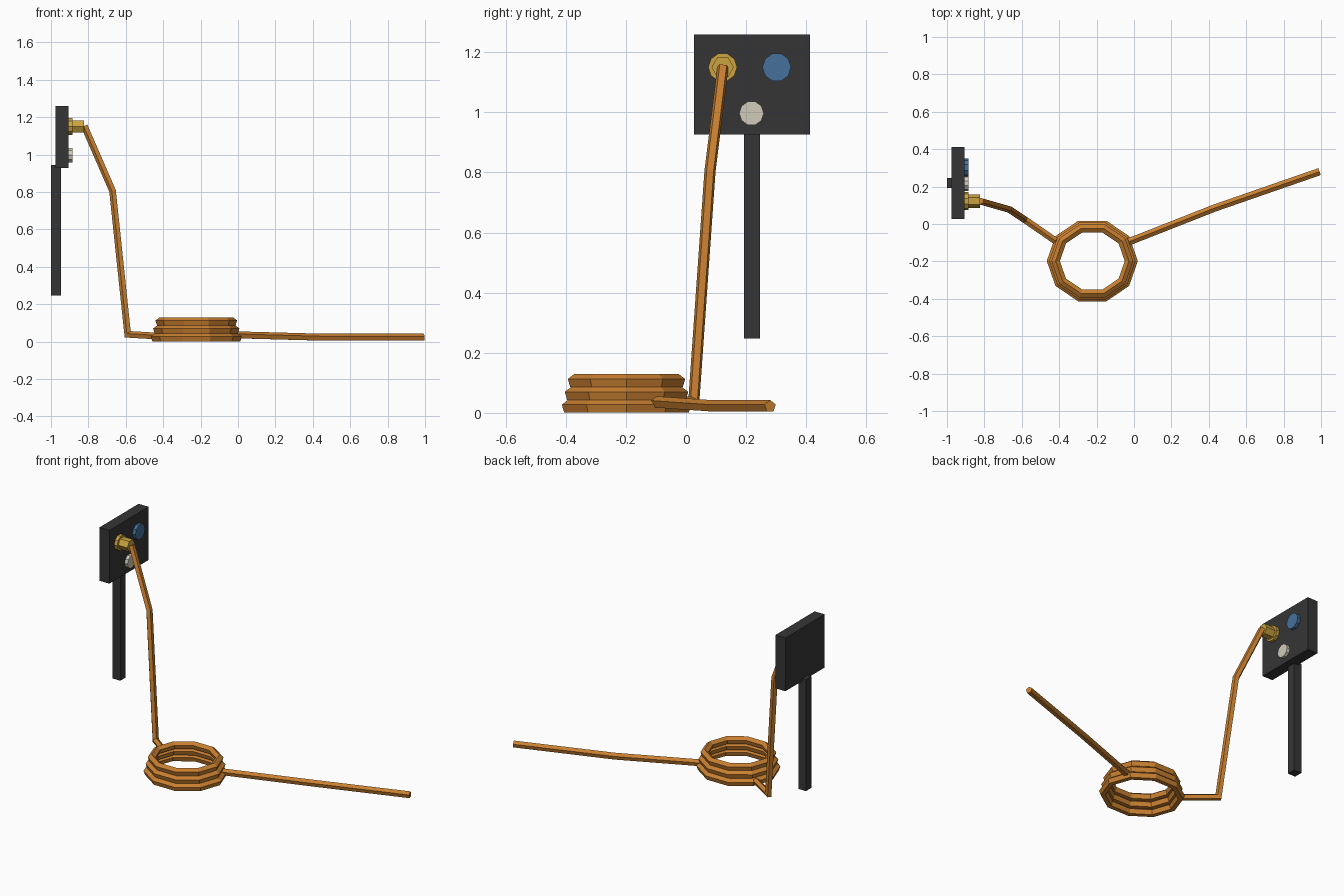
import bpy, bmesh, math
from mathutils import Vector, Quaternion

if "Cube" in bpy.data.objects:
    bpy.data.objects.remove(bpy.data.objects["Cube"])


def material(name, rgb):
    m = bpy.data.materials.new(name)
    m.diffuse_color = (*rgb, 1)
    m.use_nodes = True
    m.node_tree.nodes["Principled BSDF"].inputs["Base Color"].default_value = m.diffuse_color
    return m


COPPER = material("copper orange", (0.58, 0.215, 0.03))
BLACK = material("dark grey", (0.036, 0.036, 0.037))
GOLD = material("brass yellow", (0.6, 0.37, 0.05))
BLUE = material("blue", (0.06, 0.16, 0.33))
IVORY = material("ivory", (0.65, 0.6, 0.49))


def finish(name, bm, mat):
    bmesh.ops.recalc_face_normals(bm, faces=bm.faces)
    me = bpy.data.meshes.new(name)
    bm.to_mesh(me)
    bm.free()
    me.materials.append(mat)
    ob = bpy.data.objects.new(name, me)
    bpy.context.collection.objects.link(ob)
    return ob


def skin(bm, rings, closed):
    """Bridge successive vertex loops; cap the ends unless closed."""
    n = len(rings[0])
    pairs = list(zip(rings, rings[1:] + rings[:1])) if closed else list(zip(rings, rings[1:]))
    for a, b in pairs:
        for i in range(n):
            j = (i + 1) % n
            bm.faces.new((a[i], a[j], b[j], b[i]))
    if not closed:
        bm.faces.new(rings[0])
        bm.faces.new(rings[-1])


def pentagon(r):
    """Five-sided wire section, point up."""
    return [(r * math.cos(math.radians(90 + 72 * i)),
             r * math.sin(math.radians(90 + 72 * i))) for i in range(5)]


def coil_ring(name, a, b, z, r):
    bm = bmesh.new()
    rings = []
    for k in range(10):
        t = math.tau * k / 10
        rings.append([bm.verts.new((-0.223 + (a + u) * math.cos(t),
                                    -0.198 + (b + u) * math.sin(t), z + v))
                      for u, v in pentagon(r)])
    skin(bm, rings, True)
    return finish(name, bm, COPPER)


def wire(name, points, r):
    """Mitred pentagonal tube along a polyline."""
    pts = [Vector(p) for p in points]
    dirs = [(q - p).normalized() for p, q in zip(pts, pts[1:])]
    up = Vector((0, 0, 1))
    up = (up - dirs[0] * up.dot(dirs[0])).normalized()
    bm = bmesh.new()
    rings = []
    for i, p in enumerate(pts):
        d = dirs[max(i - 1, 0)]
        nxt = dirs[min(i, len(dirs) - 1)]
        plane = (d + nxt).normalized()
        side = d.cross(up)
        loop = []
        for u, v in pentagon(r):
            o = side * u + up * v
            o -= d * (o.dot(plane) / d.dot(plane))
            loop.append(bm.verts.new(p + o))
        rings.append(loop)
        up = d.rotation_difference(nxt) @ up
    skin(bm, rings, False)
    return finish(name, bm, COPPER)


def box(name, lo, hi, mat):
    bm = bmesh.new()
    bmesh.ops.create_cube(bm, size=1)
    for v in bm.verts:
        v.co = [l + (c + 0.5) * (h - l) for l, h, c in zip(lo, hi, v.co)]
    return finish(name, bm, mat)


def stud(name, x0, x1, y, z, r, sides, mat):
    """Prism whose axis runs along x."""
    bm = bmesh.new()
    rings = [[bm.verts.new((x, y + r * math.cos(math.tau * i / sides),
                            z + r * math.sin(math.tau * i / sides)))
              for i in range(sides)] for x in (x0, x1)]
    skin(bm, rings, False)
    return finish(name, bm, mat)


# Coiled cable: three stacked loops, shrinking upwards
R = 0.0236
for k, label in enumerate(("lower", "middle", "upper")):
    coil_ring(label + "_coil", 0.221 - 0.0125 * k, 0.204 - 0.0105 * k,
              0.02 + 0.0427 * k, R)

# Loose cable ends
wire("loose_cable", [(-0.045, -0.102, 0.035), (0.43, 0.085, 0.022),
                     (0.992, 0.28, 0.022)], 0.0205)
wire("rising_cable", [(-0.42, -0.09, 0.027), (-0.588, 0.026, 0.037),
                      (-0.669, 0.08, 0.805), (-0.82, 0.123, 1.152)], 0.0195)

# Panel and its post
box("panel", (-0.975, 0.026, 0.927), (-0.906, 0.413, 1.259), BLACK)
box("post", (-1.0, 0.193, 0.247), (-0.947, 0.246, 0.943), BLACK)

# Sockets on the panel face and the plug in one of them
stud("brass_socket", -0.91, -0.886, 0.122, 1.15, 0.048, 10, GOLD)
stud("blue_socket", -0.91, -0.886, 0.302, 1.15, 0.048, 10, BLUE)
stud("ivory_socket", -0.91, -0.886, 0.218, 0.997, 0.041, 10, IVORY)
stud("brass_plug", -0.89, -0.823, 0.122, 1.15, 0.037, 6, GOLD)
